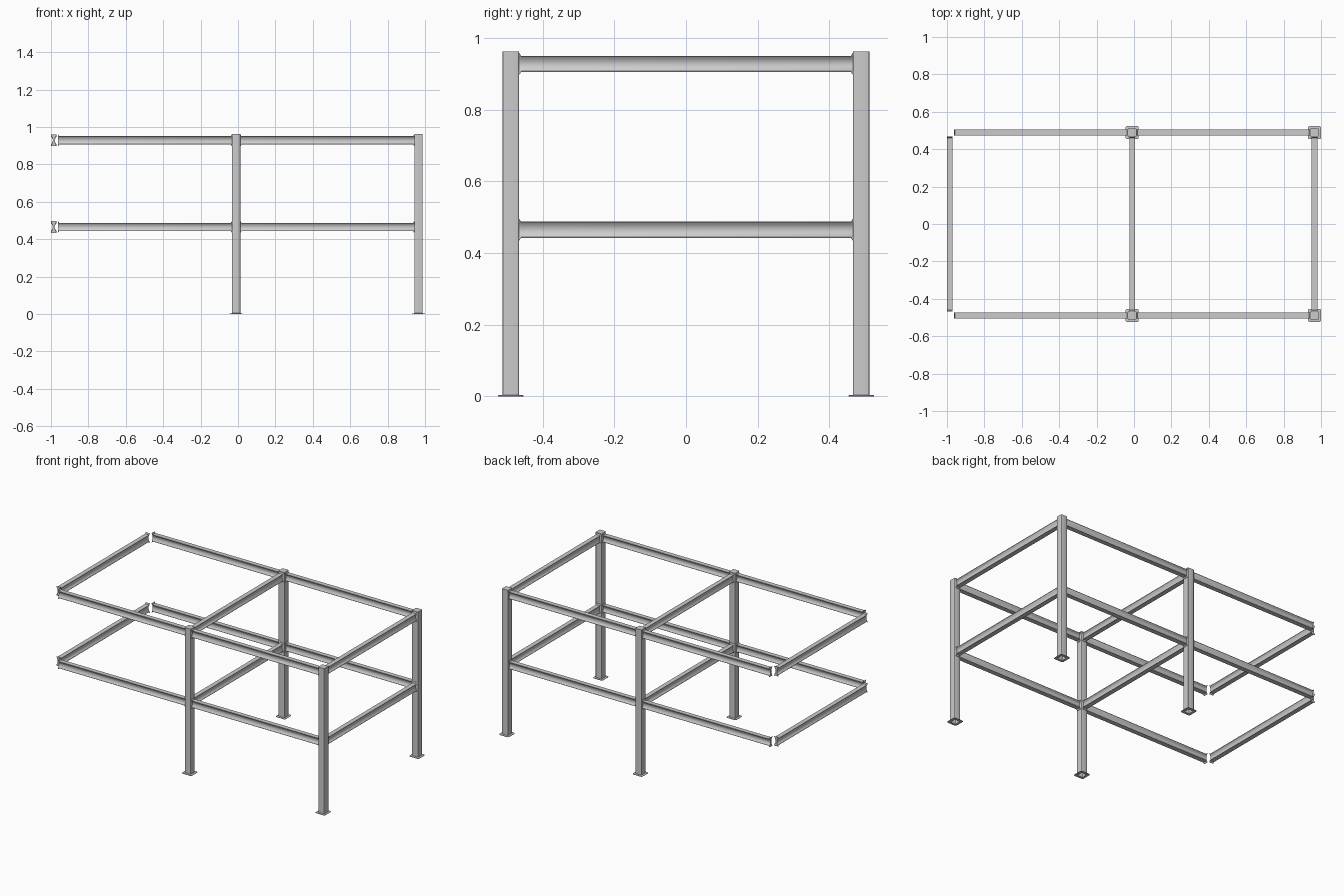
import bpy, bmesh, math
from mathutils import Vector

if "Cube" in bpy.data.objects:
    bpy.data.objects.remove(bpy.data.objects["Cube"])

PX, PY = (-0.985, -0.01, 0.965), 0.489     # bay lines in x, post lines at +-y
HALF = 0.0225                              # half width of a post
LEVELS = {"upper": 0.928, "lower": 0.465}


def loft(name, rings):
    """Skin a list of equal-length rings and cap both ends."""
    bm = bmesh.new()
    vs = [[bm.verts.new(p) for p in r] for r in rings]
    n = len(rings[0])
    for a, b in zip(vs, vs[1:]):
        for i in range(n):
            j = (i + 1) % n
            bm.faces.new((a[i], a[j], b[j], b[i]))
    bm.faces.new(vs[0])
    bm.faces.new(vs[-1])
    bmesh.ops.recalc_face_normals(bm, faces=bm.faces)
    me = bpy.data.meshes.new(name)
    bm.to_mesh(me)
    bm.free()
    ob = bpy.data.objects.new(name, me)
    bpy.context.collection.objects.link(ob)
    bpy.ops.object.select_all(action='DESELECT')
    ob.select_set(True)
    bpy.context.view_layer.objects.active = ob
    bpy.ops.object.shade_smooth_by_angle(angle=math.radians(35))
    return ob


def square(x, y, z, h, r):
    """Rounded square ring."""
    pts = []
    for k in range(4):
        c = math.pi / 4 + k * math.pi / 2
        cx, cy = math.copysign(h - r, math.cos(c)), math.copysign(h - r, math.sin(c))
        for s in range(4):
            a = k * math.pi / 2 + s * math.pi / 6
            pts.append((x + cx + r * math.cos(a), y + cy + r * math.sin(a), z))
    return pts


def post(name, x, y):
    # closed top, outer wall, thin foot plate, then the hollow inside
    steps = [(0.962, HALF, .004), (0.004, HALF, .004), (0.003, .035, .009),
             (0.0, .035, .009), (0.0, .019, .003), (0.955, .019, .003)]
    loft(name, [square(x, y, *s) for s in steps])


def section(depth):
    """Beam profile with flat flanges and hollowed, curved sides."""
    lip = depth - 0.002
    side = [(0.015, depth)]
    for i in range(9):
        t = 1 - i / 4
        side.append((0.005 + 0.010 * t * t, lip * t))
    side.append((0.015, -depth))
    return side + [(-u, -v) for u, v in side]


def beam(name, start, end):
    start, end = Vector(start), Vector(end)
    d = (end - start).normalized()
    across, up = Vector((-d.y, d.x, 0)), Vector((0, 0, 1))
    length = (end - start).length
    rings = []
    # flared ends where the beam meets a post
    for t, depth in ((0, .031), (.002, .030), (.006, HALF),
                     (length - .006, HALF), (length - .002, .030), (length, .031)):
        rings.append([start + d * t + across * u + up * v for u, v in section(depth)])
    loft(name, rings)


# Posts: only the middle and right lines have them
for label, x in (("middle", PX[1]), ("right", PX[2])):
    for end, s in (("front", -1), ("back", 1)):
        post(f"{label}_{end}_post", x, s * PY)

# Beams on both levels
for level, z in LEVELS.items():
    for label, x in zip(("left", "middle", "right"), PX):
        beam(f"{level}_{label}_cross_beam", (x, -PY + HALF, z), (x, PY - HALF, z))
    for end, s in (("front", -1), ("back", 1)):
        for bay, x0, x1 in (("left", PX[0], PX[1]), ("right", PX[1], PX[2])):
            beam(f"{level}_{end}_{bay}_long_beam",
                 (x0 + HALF, s * PY, z), (x1 - HALF, s * PY, z))
